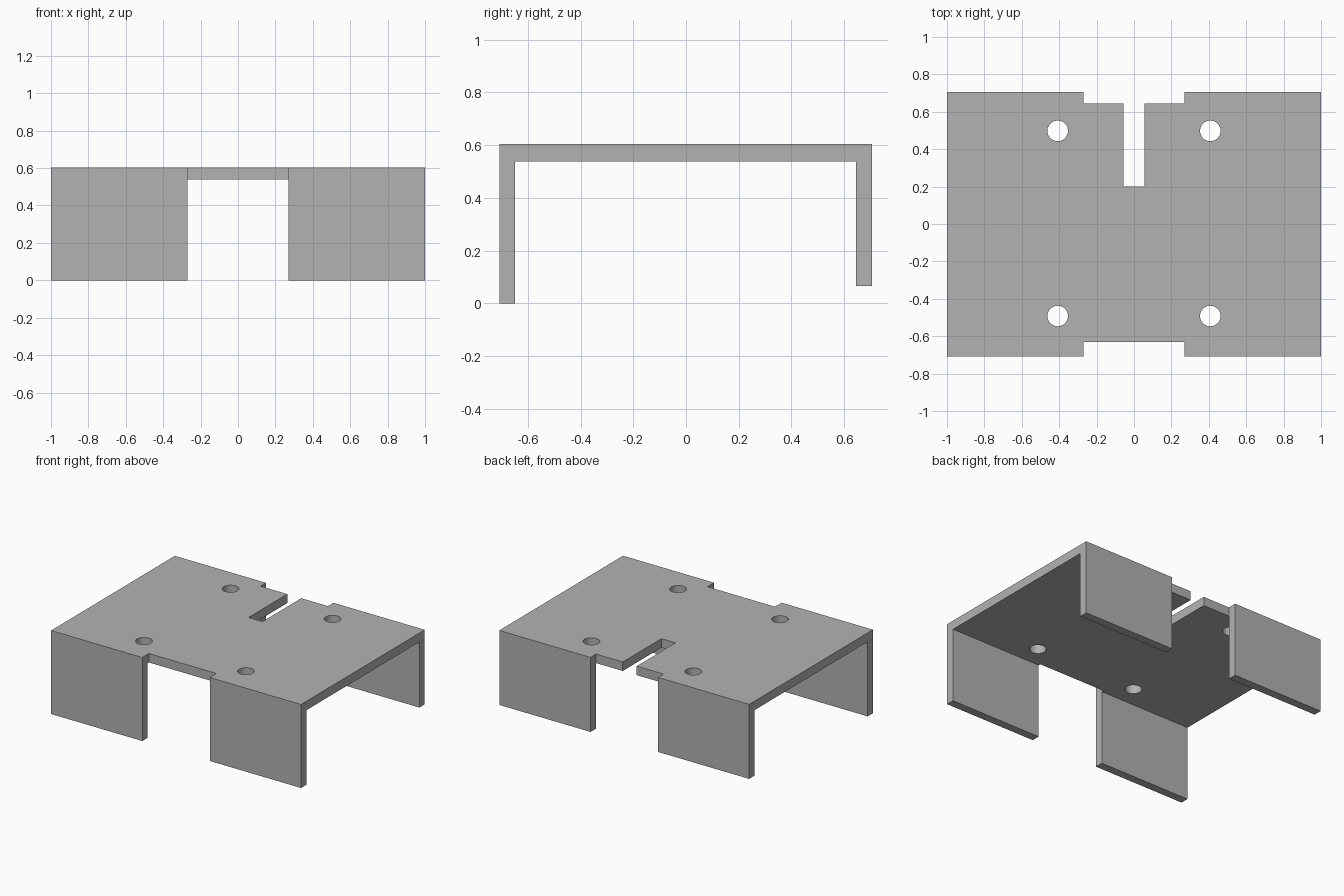
import bpy
import bmesh

cube = bpy.data.objects.get("Cube")
if cube:
    bpy.data.objects.remove(cube, do_unlink=True)

TOP, UNDER = 0.604, 0.539
FRONT, BACK = -0.708, 0.706
BACK_LIFT = 0.065          # the back legs stop short of the ground

grey = bpy.data.materials.new("plain grey")
grey.use_nodes = True
colour = (0.448, 0.448, 0.448, 1)
grey.diffuse_color = colour
grey.node_tree.nodes["Principled BSDF"].inputs["Base Color"].default_value = colour


def make_object(name, bm):
    bmesh.ops.recalc_face_normals(bm, faces=bm.faces)
    mesh = bpy.data.meshes.new(name)
    bm.to_mesh(mesh)
    bm.free()
    mesh.materials.append(grey)
    obj = bpy.data.objects.new(name, mesh)
    bpy.context.collection.objects.link(obj)
    return obj


def prism(name, outline, direction):
    """Extrude a closed outline into a solid."""
    bm = bmesh.new()
    face = bm.faces.new([bm.verts.new(p) for p in outline])
    new = bmesh.ops.extrude_face_region(bm, geom=[face])["geom"]
    verts = [v for v in new if isinstance(v, bmesh.types.BMVert)]
    bmesh.ops.translate(bm, verts=verts, vec=direction)
    return make_object(name, bm)


def cut(target, cutter):
    cutter.hide_render = True
    mod = target.modifiers.new(cutter.name, 'BOOLEAN')
    mod.operation = 'DIFFERENCE'
    mod.solver = 'EXACT'
    mod.object = cutter
    bpy.context.view_layer.objects.active = target
    bpy.ops.object.modifier_apply(modifier=mod.name)
    bpy.data.objects.remove(cutter, do_unlink=True)


def cut_box(target, name, half_width, y0, y1):
    outline = [(-half_width, y0, -1), (half_width, y0, -1),
               (half_width, y1, -1), (-half_width, y1, -1)]
    cut(target, prism(name, outline, (0, 0, 3)))


# Folded sheet: top plate with front and back flanges
profile = [(FRONT, 0), (FRONT, TOP), (BACK, TOP), (BACK, BACK_LIFT),
           (0.645, BACK_LIFT), (0.645, UNDER), (-0.648, UNDER), (-0.648, 0)]
bracket = prism("bracket", [(-1, y, z) for y, z in profile], (2, 0, 0))

# Gaps that split each flange into two legs, and the slot in the plate
cut_box(bracket, "front_gap", 0.27, -1, -0.632)
cut_box(bracket, "back_gap", 0.27, 0.643, 1)
cut_box(bracket, "slot", 0.056, 0.2, 1)

# Four round mounting holes
for x in (-0.408, 0.408):
    for y in (-0.492, 0.498):
        bm = bmesh.new()
        bmesh.ops.create_cone(bm, cap_ends=True, segments=48,
                              radius1=0.055, radius2=0.055, depth=0.4)
        bmesh.ops.translate(bm, verts=bm.verts, vec=(x, y, UNDER))
        cut(bracket, make_object("mounting_hole", bm))

# Smooth hole walls, crisp folds
bpy.ops.object.select_all(action='DESELECT')
bracket.select_set(True)
bpy.context.view_layer.objects.active = bracket
bpy.ops.object.shade_smooth_by_angle(angle=0.5)
